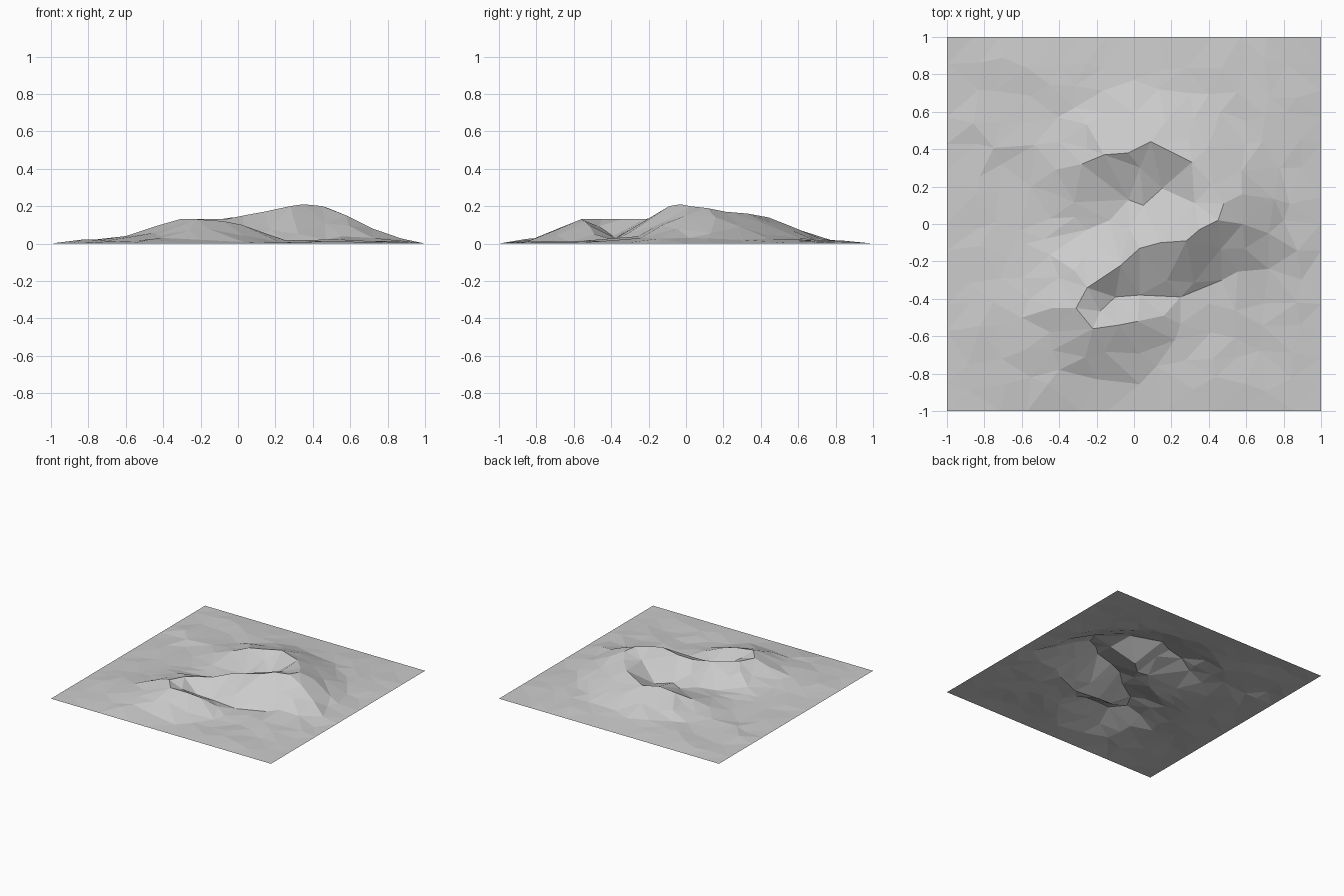
import bpy
import bmesh
import random
from mathutils import Vector
from mathutils.bvhtree import BVHTree
from mathutils.geometry import delaunay_2d_cdt

random.seed(4)
if "Cube" in bpy.data.objects:
    bpy.data.objects.remove(bpy.data.objects["Cube"], do_unlink=True)

# Guide lines of the landform, in hundredths of a unit: x, y, height
ridge = [(-42, 29, 4), (-28, 32, 8), (-16, 37, 12), (-3, 38, 14), (9, 44, 14),
         (31, 33, 16), (42, 21, 17), (48, 11, 19), (45, 2, 20), (35, -3, 21),
         (28, -9, 20), (14, -10, 17), (3, -13, 15), (-7, -22, 13), (-25, -34, 13),
         (-31, -45, 13), (-22, -56, 13), (-8, -54, 12), (2, -52, 10), (16, -49, 5)]
inner_valley = [(-25, -3, 1), (-13, 2, 2), (-3, 13, 3), (5, 10, 4), (15, 19, 4)]
outer_valley = [(-10, -39, 4), (3, -38, 3), (25, -39, 2), (47, -30, 2)]
east_spur = [(58, 0, 15), (72, -5, 8)]
foot = [(72, -24, 3), (80, 2, 3), (78, 30, 2), (60, 55, 2), (30, 70, 2), (0, 77, 2),
        (-32, 62, 2), (-55, 20, 1), (-48, -8, 2), (-60, -50, 4), (-40, -78, 3),
        (-20, -83, 2), (12, -76, 1), (22, -62, 1)]


def to_points(line):
    return [Vector(p) / 100 for p in line]


def triangulate(points, edges):
    """Flat triangulation of the points, keeping their heights."""
    flat = [p.to_2d() for p in points]
    verts, _, faces, sources, _, _ = delaunay_2d_cdt(flat, edges, [], 0, 1e-5)
    solid = [Vector((v.x, v.y, points[s[0]].z if s else 0.02))
             for v, s in zip(verts, sources)]
    return solid, faces


# Collect guide points; creases stay as fixed edges
points, creases = [], []
for line in (ridge, inner_valley, outer_valley):
    start = len(points)
    points += to_points(line)
    creases += [(i, i + 1) for i in range(start, len(points) - 1)]
points += to_points(east_spur) + to_points(foot)

# Square border on the ground
steps = 14
spacing = 2 / steps
for i in range(steps):
    t = -1 + i * spacing
    points += [Vector(p) for p in ((t, -1, 0), (1, t, 0), (-t, 1, 0), (-1, -t, 0))]

# Rough surface that gives the height between the guides
rough = BVHTree.FromPolygons(*triangulate(points, creases))

# Uneven filler points break the slopes into irregular facets
guides = list(points)
for i in range(1, steps):
    for j in range(1, steps):
        x = -1 + i * spacing + random.uniform(-0.04, 0.04)
        y = -1 + j * spacing + random.uniform(-0.04, 0.04)
        if min((g.to_2d() - Vector((x, y))).length for g in guides) < 0.085:
            continue
        hit = rough.ray_cast(Vector((x, y, 1)), Vector((0, 0, -1)))[0]
        z = hit.z if hit else 0
        points.append(Vector((x, y, max(0.001, z + random.uniform(-0.006, 0.008)))))

# Terrain mesh
verts, faces = triangulate(points, creases)
mesh = bpy.data.meshes.new("terrain")
mesh.from_pydata(verts, [], faces)
bm = bmesh.new()
bm.from_mesh(mesh)
bm.normal_update()
bmesh.ops.reverse_faces(bm, faces=[f for f in bm.faces if f.normal.z < 0])
for f in bm.faces:
    f.smooth = False
bm.to_mesh(mesh)
bm.free()

# Plain grey ground
grey = bpy.data.materials.new("grey ground")
grey.use_nodes = True
colour = (0.6, 0.6, 0.6, 1)
grey.diffuse_color = colour
grey.node_tree.nodes["Principled BSDF"].inputs["Base Color"].default_value = colour
mesh.materials.append(grey)

terrain = bpy.data.objects.new("terrain", mesh)
bpy.context.collection.objects.link(terrain)
